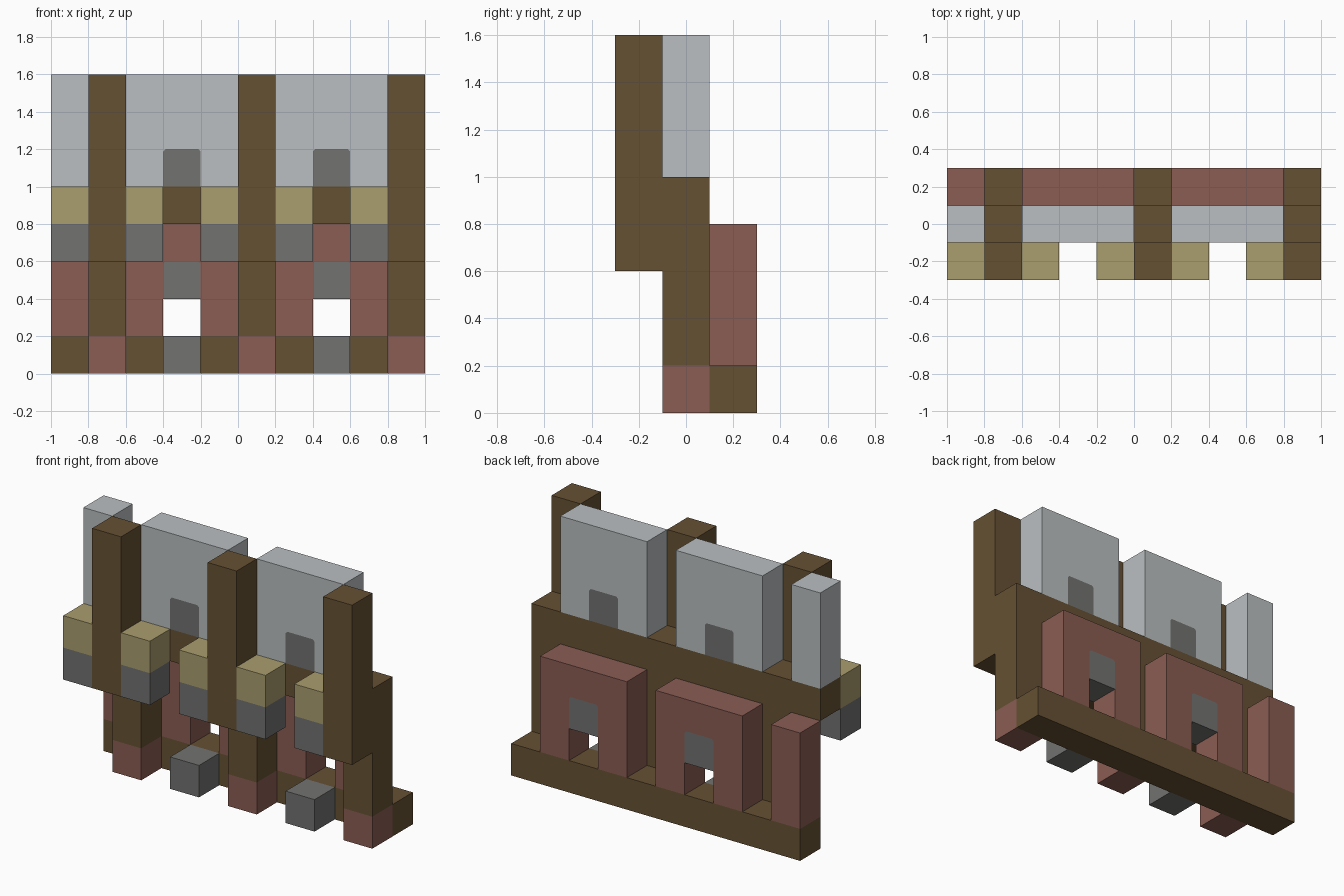
import bpy
import bmesh

cube = bpy.data.objects.get("Cube")
if cube:
    bpy.data.objects.remove(cube, do_unlink=True)

U = 0.2           # block size
CHAMFER = 0.012   # trimmed corners of the arch stones
FRONT, MIDDLE, BACK = -0.3, -0.1, 0.1   # near side of each row


def material(name, *rgb):
    linear = [((c / 255 + 0.055) / 1.055) ** 2.4 for c in rgb] + [1]
    m = bpy.data.materials.new(name)
    m.use_nodes = True
    m.diffuse_color = linear
    m.node_tree.nodes["Principled BSDF"].inputs["Base Color"].default_value = linear
    return m


timber = material("dark timber", 102, 81, 51)
brick = material("red brick", 138, 93, 83)
stone = material("grey stone", 114, 114, 113)
plaster = material("pale plaster", 186, 191, 193)
straw = material("straw yellow", 170, 157, 110)


def prism(name, outline, y, mat):
    """Extrude an x-z outline one block deep."""
    bm = bmesh.new()
    face = bm.faces.new([bm.verts.new((x, y, z)) for x, z in outline])
    grown = bmesh.ops.extrude_face_region(bm, geom=[face])
    verts = [v for v in grown["geom"] if isinstance(v, bmesh.types.BMVert)]
    bmesh.ops.translate(bm, verts=verts, vec=(0, U, 0))
    bmesh.ops.recalc_face_normals(bm, faces=bm.faces)
    mesh = bpy.data.meshes.new(name)
    bm.to_mesh(mesh)
    bm.free()
    mesh.materials.append(mat)
    obj = bpy.data.objects.new(name, mesh)
    bpy.context.collection.objects.link(obj)


def box(name, column, width, y, bottom, top, mat):
    a = -1 + column * U
    b = a + width * U
    prism(name, [(a, bottom), (b, bottom), (b, top), (a, top)], y, mat)


def arch_top(a, b, bottom, top):
    """Outline of an opening with trimmed upper corners, left to right."""
    c = CHAMFER
    return [(a, bottom), (a, top - c), (a + c, top), (b - c, top), (b, top - c), (b, bottom)]


def arched_wall(name, column, y, bottom, top, arch, mat):
    """Three-block wall with an arched notch in the middle."""
    a = -1 + column * U
    notch = arch_top(a + U, a + 2 * U, bottom, arch)
    outline = [(a, bottom)] + notch + [(a + 3 * U, bottom), (a + 3 * U, top), (a, top)]
    prism(name, outline, y, mat)
    # stone filling the top of the notch
    prism(name + "_window_stone", arch_top(a + U, a + 2 * U, arch - U, arch), y, stone)


# Long beams
box("base_beam", 0, 10, BACK, 0, 0.2, timber)
box("middle_beam", 0, 10, MIDDLE, 0.8, 1, timber)

# Posts with brick feet
for i, col in enumerate((1, 5, 9)):
    box(f"post_foot_{i}", col, 1, MIDDLE, 0, 0.2, brick)
    box(f"lower_post_{i}", col, 1, MIDDLE, 0.2, 0.8, timber)
    box(f"upper_post_{i}", col, 1, FRONT, 0.6, 1.6, timber)

# Wall panels
box("lower_end_wall", 0, 1, BACK, 0.2, 0.8, brick)
box("upper_end_wall", 0, 1, MIDDLE, 1, 1.6, plaster)
for i, col in enumerate((2, 6)):
    arched_wall(f"lower_wall_{i}", col, BACK, 0.2, 0.8, 0.6, brick)
    arched_wall(f"upper_wall_{i}", col, MIDDLE, 1, 1.6, 1.2, plaster)
    box(f"door_step_{i}", col + 1, 1, MIDDLE, 0, 0.2, stone)

# Brackets on the front
for i, col in enumerate(range(0, 10, 2)):
    box(f"bracket_stone_{i}", col, 1, FRONT, 0.6, 0.8, stone)
    box(f"bracket_cap_{i}", col, 1, FRONT, 0.8, 1, straw)
